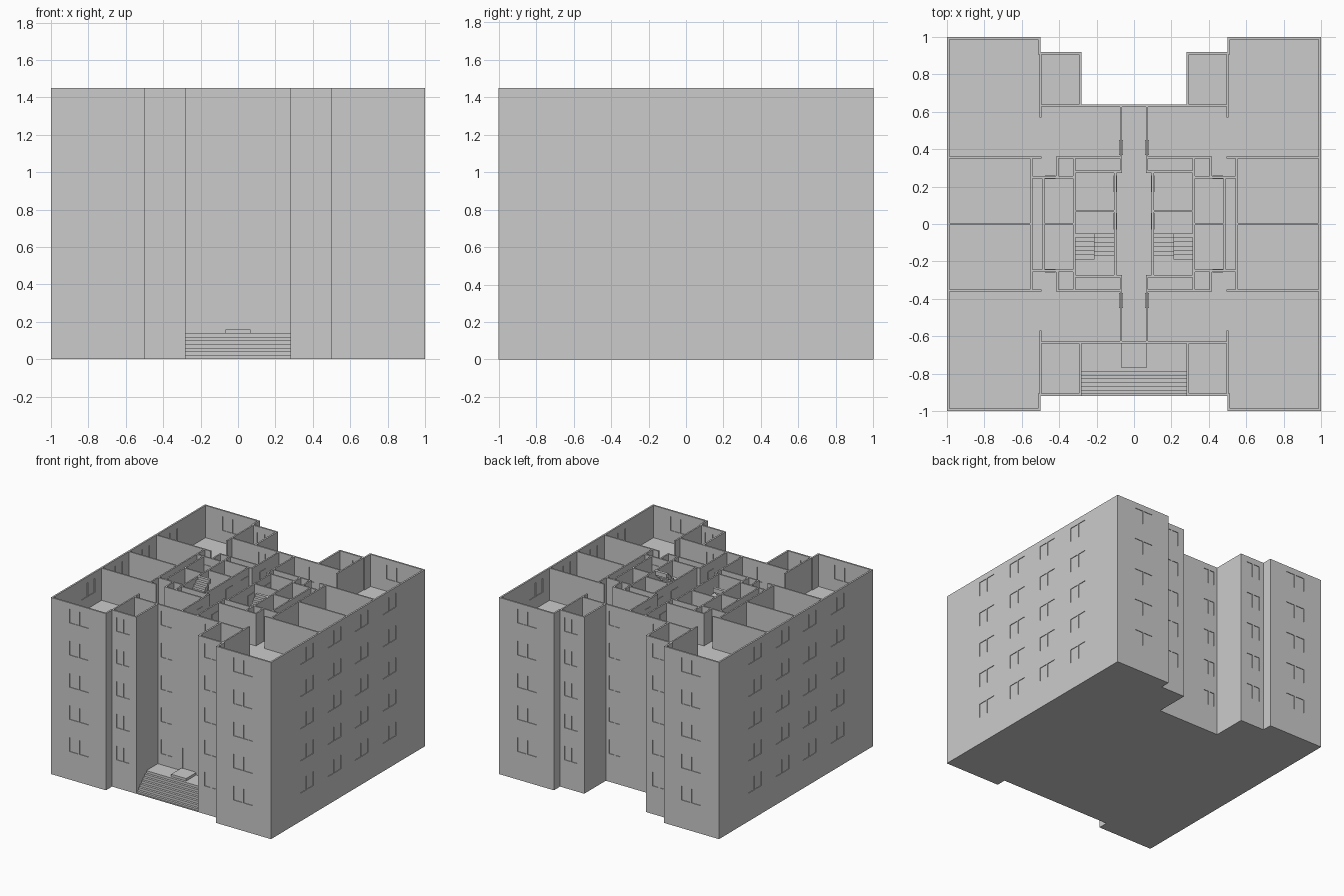
import bpy
import bmesh
from mathutils import Matrix, Vector

cube = bpy.data.objects.get("Cube")
if cube:
    bpy.data.objects.remove(cube, do_unlink=True)

TOP = 1.45
STOREY = 0.264
FLOOR = TOP - STOREY
WALL = 0.014
RECESS = 0.005

concrete = bpy.data.materials.new("pale concrete")
concrete.use_nodes = True
concrete.diffuse_color = (0.6, 0.6, 0.6, 1)
concrete.node_tree.nodes["Principled BSDF"].inputs["Base Color"].default_value = (0.6, 0.6, 0.6, 1)


def box(bm, x, y, z):
    """Add a box given its (low, high) range on each axis."""
    ranges = [sorted(r) for r in (x, y, z)]
    mid = Vector([(a + b) / 2 for a, b in ranges])
    size = [b - a for a, b in ranges]
    bmesh.ops.create_cube(bm, size=1, matrix=Matrix.Translation(mid) @ Matrix.Diagonal((*size, 1)))


def finish(name, bm):
    bmesh.ops.recalc_face_normals(bm, faces=bm.faces)
    mesh = bpy.data.meshes.new(name)
    bm.to_mesh(mesh)
    bm.free()
    mesh.materials.append(concrete)
    obj = bpy.data.objects.new(name, mesh)
    bpy.context.collection.objects.link(obj)
    return obj


# Building shell: stepped footprint, raised, with the open top storey sunk in
quarter = [(1, 1), (0.5, 1), (0.5, 0.92), (0.28, 0.92), (0.28, 0.64)]
back = quarter + [(-x, y) for x, y in reversed(quarter)]
outline = back + [(x, -y) for x, y in reversed(back)]
bm = bmesh.new()
base = bm.faces.new([bm.verts.new((x, y, 0)) for x, y in outline])
raised = bmesh.ops.extrude_face_region(bm, geom=[base])["geom"]
bmesh.ops.translate(bm, vec=(0, 0, TOP), verts=[v for v in raised if isinstance(v, bmesh.types.BMVert)])
if base.is_valid is False or not any(abs(f.calc_center_median().z) < 0.001 for f in bm.faces):
    bm.faces.new([v for v in bm.verts if v.co.z < 0.001])
bmesh.ops.recalc_face_normals(bm, faces=bm.faces)
roof = [f for f in bm.faces if f.calc_center_median().z > TOP - 0.001]
bmesh.ops.inset_region(bm, faces=roof, thickness=WALL, use_even_offset=True)
sunk = bmesh.ops.extrude_face_region(bm, geom=roof)["geom"]
bmesh.ops.translate(bm, vec=(0, 0, FLOOR - TOP), verts=[v for v in sunk if isinstance(v, bmesh.types.BMVert)])
bmesh.ops.delete(bm, geom=[f for f in roof if f.is_valid], context="FACES_ONLY")
shell = finish("building_shell", bm)

# Window recesses: two panes per window, on every storey
cut = bmesh.new()


def recess(along_x, face, low, high, z, inside):
    s = 1 if face > 0 else -1
    spans = [(face - s * RECESS, face + s * 0.02)]
    if inside:
        spans.append((face - s * (WALL - RECESS), face - s * (WALL + 0.02)))
    for depth in spans:
        if along_x:
            box(cut, (low, high), depth, z)
        else:
            box(cut, depth, (low, high), z)


def window_column(along_x, face, centre, width):
    gap = 0.006
    for level in range(5):
        sill = FLOOR + 0.1 - level * STOREY
        z = (sill, sill + 0.115)
        recess(along_x, face, centre - width / 2, centre - gap, z, level == 0)
        recess(along_x, face, centre + gap, centre + width / 2, z, level == 0)


for side in (1, -1):
    for end in (1, -1):
        window_column(True, end, side * 0.745, 0.17)
        window_column(True, end * 0.92, side * 0.4, 0.12)
        window_column(True, end * 0.64, side * 0.2, 0.1)
        window_column(False, side, end * 0.535, 0.17)
        window_column(False, side, end * 0.175, 0.17)
# Entrance doorway
recess(True, -0.64, -0.055, 0.055, (0.16, 0.33), False)
cutter = finish("window_cutter", cut)
cutter.hide_render = True

mod = shell.modifiers.new("windows", "BOOLEAN")
mod.operation = "DIFFERENCE"
mod.solver = "EXACT"
mod.object = cutter
bpy.context.view_layer.update()
graph = bpy.context.evaluated_depsgraph_get()
carved = bpy.data.meshes.new_from_object(shell.evaluated_get(graph))
shell.modifiers.clear()
shell.data = carved
bpy.data.objects.remove(cutter, do_unlink=True)

# Partition walls of the top storey, as centre lines mirrored about the axes
both_ways = [
    (0.5, 0.575, 0.5, 0.913), (0.28, 0.633, 0.5, 0.633), (0.07, 0.28, 0.07, 0.633),
    (0.5, 0.355, 0.99, 0.355), (0.07, 0.355, 0.41, 0.355), (0.41, 0.25, 0.41, 0.355),
    (0.32, 0.25, 0.55, 0.25), (0.07, 0.28, 0.32, 0.28), (0.55, 0, 0.55, 0.355),
    (0.485, 0, 0.485, 0.25), (0.32, 0, 0.32, 0.355), (0.1, 0, 0.1, 0.28),
]
sideways = [(0.55, 0, 0.99, 0), (0.32, 0, 0.485, 0), (0.1, 0.07, 0.32, 0.07)]
lines = sideways + both_ways + [(a, -d, c, -b) for a, b, c, d in both_ways]
walls = bmesh.new()
h = WALL / 2 - 0.001
for x0, y0, x1, y1 in lines:
    for side in (1, -1):
        box(walls, (side * (x0 - h), side * (x1 + h)), (y0 - h, y1 + h), (FLOOR - 0.01, TOP))
finish("partition_walls", walls)

# Interior doors, slightly proud of the walls
doors = bmesh.new()
h = WALL / 2 + 0.003
door_z = (FLOOR, FLOOR + 0.2)
for side in (1, -1):
    for x, y0, y1 in [(0.07, 0.37, 0.45), (0.07, -0.45, -0.37), (0.1, 0.17, 0.26), (0.1, -0.03, 0.06)]:
        box(doors, (side * (x - h), side * (x + h)), (y0, y1), door_z)
    for end in (1, -1):
        box(doors, (side * 0.42, side * 0.475), (end * (0.25 - h), end * (0.25 + h)), door_z)
finish("interior_doors", doors)

# Two-flight stairs beside the corridor
stairs = bmesh.new()
STEPS = 6
rise = STOREY / 2 / STEPS
going = 0.14 / STEPS
for side in (1, -1):
    for i in range(STEPS):
        low = FLOOR + (i + 1) * rise
        y = -0.05 - i * going
        box(stairs, (side * 0.105, side * 0.21), (y, y - going), (low - 0.035, low))
        high = low + STOREY / 2
        y = -0.19 + i * going
        box(stairs, (side * 0.21, side * 0.315), (y, y + going), (high - 0.035, high))
    middle = FLOOR + STOREY / 2
    box(stairs, (side * 0.105, side * 0.315), (-0.275, -0.19), (middle - 0.02, middle))
finish("stair_flights", stairs)

# Entrance steps, landing and door platform
steps = bmesh.new()
box(steps, (-0.28, 0.28), (-0.92, -0.64), (0, 0.005))
for i in range(7):
    box(steps, (-0.28, 0.28), (-0.91 + i * 0.02, -0.64), (i * 0.02, (i + 1) * 0.02))
box(steps, (-0.068, 0.068), (-0.77, -0.636), (0.14, 0.16))
finish("entrance_steps", steps)
